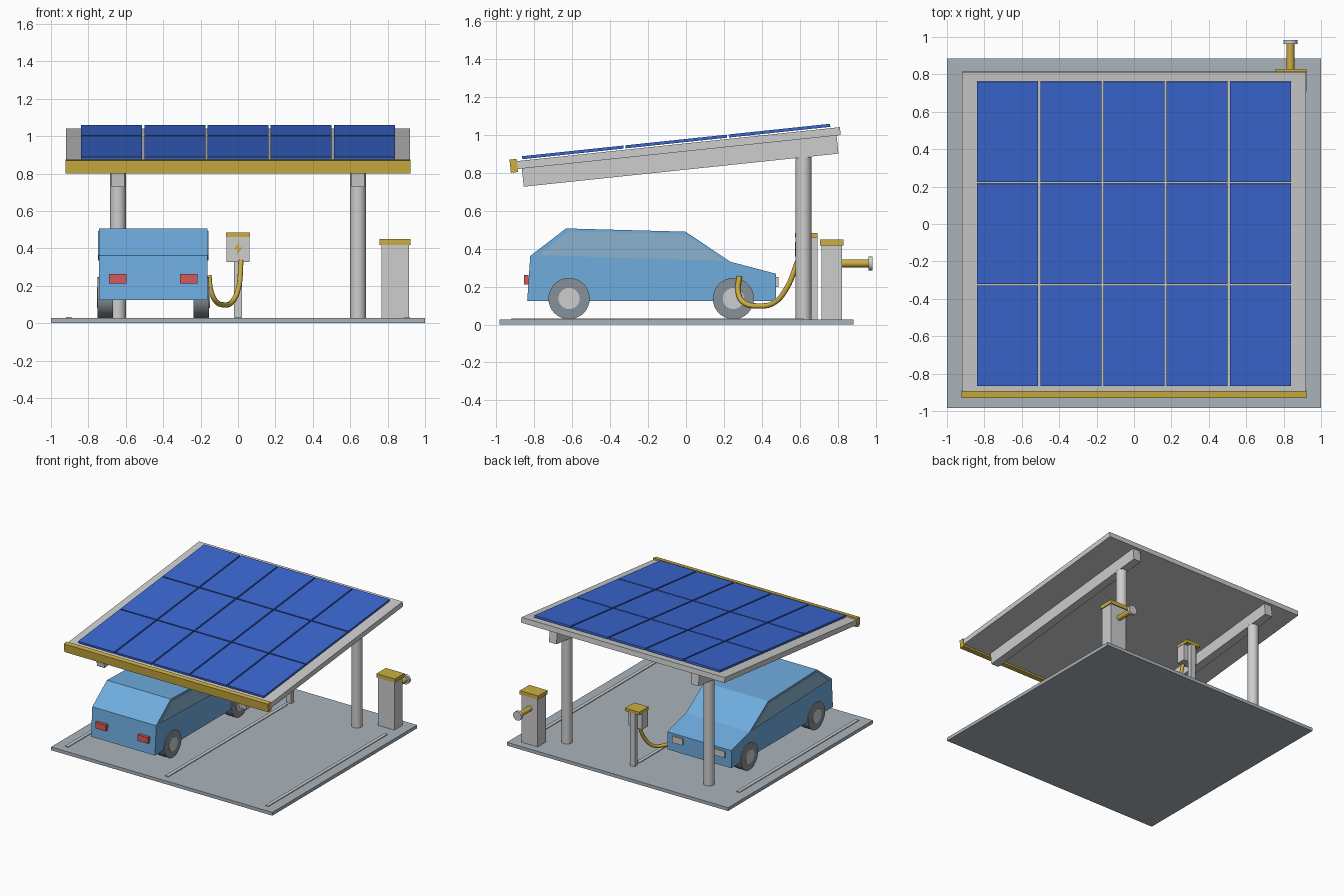
import bpy, bmesh, math
from mathutils import Matrix, Vector

cube = bpy.data.objects.get("Cube")
if cube:
    bpy.data.objects.remove(cube, do_unlink=True)


def material(name, r, g, b):
    m = bpy.data.materials.new(name)
    m.use_nodes = True
    m.diffuse_color = (r, g, b, 1)
    m.node_tree.nodes["Principled BSDF"].inputs["Base Color"].default_value = (r, g, b, 1)
    return m


PAINT = material("sky_blue_paint", 0.156, 0.413, 0.73)
GLASS = material("pale_blue_glass", 0.254, 0.445, 0.61)
SOLAR = material("solar_blue", 0.042, 0.138, 0.645)
PAVING = material("paving_grey", 0.40, 0.456, 0.50)
LIGHT = material("light_grey", 0.61, 0.61, 0.61)
YELLOW = material("mustard_yellow", 0.61, 0.43, 0.053)
RED = material("lamp_red", 0.68, 0.10, 0.10)
TYRE = material("tyre_grey", 0.24, 0.28, 0.32)


def add(name, bm, mat, smooth=False):
    bmesh.ops.recalc_face_normals(bm, faces=bm.faces)
    mesh = bpy.data.meshes.new(name)
    bm.to_mesh(mesh)
    bm.free()
    mesh.materials.append(mat)
    ob = bpy.data.objects.new(name, mesh)
    bpy.context.collection.objects.link(ob)
    if smooth:
        bpy.ops.object.select_all(action="DESELECT")
        ob.select_set(True)
        bpy.context.view_layer.objects.active = ob
        bpy.ops.object.shade_smooth_by_angle()
    return ob


def box(name, x, y, z, mat, frame=Matrix()):
    """Box from (low, high) ranges on each axis, placed in a frame."""
    bm = bmesh.new()
    bmesh.ops.create_cube(bm, size=1)
    for v in bm.verts:
        v.co = frame @ Vector([(a + b) / 2 + c * (b - a) for (a, b), c in zip((x, y, z), v.co)])
    return add(name, bm, mat)


def rod(name, start, end, radius, mat, sides=32):
    """Cylinder between two points."""
    a, b = Vector(start), Vector(end)
    turn = (b - a).to_track_quat("Z", "Y").to_matrix().to_4x4()
    bm = bmesh.new()
    bmesh.ops.create_cone(bm, cap_ends=True, segments=sides, radius1=radius, radius2=radius,
                          depth=(b - a).length, matrix=Matrix.Translation((a + b) / 2) @ turn)
    return add(name, bm, mat, True)


def extrude(name, points, move, mat):
    """Flat outline extruded along a vector."""
    bm = bmesh.new()
    face = bm.faces.new([bm.verts.new(p) for p in points])
    made = bmesh.ops.extrude_face_region(bm, geom=[face])["geom"]
    bmesh.ops.translate(bm, vec=move, verts=[g for g in made if isinstance(g, bmesh.types.BMVert)])
    return add(name, bm, mat)


# Paved base with bay stripes
FLOOR = 0.027
box("base", (-1, 1), (-0.985, 0.885), (0, FLOOR), PAVING)
for i, x in enumerate((-0.905, 0, 0.905)):
    box(f"bay_stripe_{i}", (x - 0.014, x + 0.014), (-0.92, 0.62), (FLOOR, FLOOR + 0.006), LIGHT)

# Tilted canopy: roof, front trim, beams and posts
tilt = Matrix.Translation((0, -0.038, 0.931)) @ Matrix.Rotation(math.radians(6), 4, "X")
box("roof", (-0.92, 0.92), (-0.857, 0.857), (-0.021, 0.021), LIGHT, tilt)
box("roof_front_trim", (-0.923, 0.923), (-0.895, -0.857), (-0.037, 0.033), YELLOW, tilt)
for side, s in (("right", -1), ("left", 1)):
    x = s * 0.642
    box(side + "_beam", (x - 0.034, x + 0.034), (-0.835, 0.835), (-0.117, -0.021), LIGHT, tilt)
    rod(side + "_post", (x, 0.62, FLOOR), (x, 0.62, 0.885), 0.042, LIGHT)

# Solar panels
for row in range(3):
    for col in range(5):
        x, y = (col - 2) * 0.338, (row - 1) * 0.548 - 0.01
        box(f"solar_panel_{row}_{col}", (x - 0.163, x + 0.163), (y - 0.269, y + 0.269),
            (0.028, 0.044), SOLAR, tilt)

# Car body, its tail facing the front
CX, HALF = -0.453, 0.289
outline = [(-0.838, 0.124), (-0.822, 0.362), (-0.633, 0.507), (-0.003, 0.49),
           (0.235, 0.331), (0.475, 0.268), (0.475, 0.124)]
extrude("car_body", [(CX - HALF, y, z) for y, z in outline], (2 * HALF, 0, 0), PAINT)

# Car windows, lamps and wheels, mirrored about the car's centre line
window = [(-0.78, 0.366), (-0.622, 0.492), (-0.008, 0.478), (0.205, 0.335)]
for side, s in (("right", -1), ("left", 1)):
    extrude(side + "_window", [(CX + s * HALF, y, z) for y, z in window], (s * 0.006, 0, 0), GLASS)
    lamp = (CX + s * 0.19 - 0.047, CX + s * 0.19 + 0.047)
    box(side + "_tail_lamp", lamp, (-0.855, -0.83), (0.212, 0.262), RED)
    box(side + "_head_lamp", lamp, (0.47, 0.488), (0.198, 0.25), LIGHT)
    for end, y in (("rear", -0.617), ("front", 0.25)):
        rod(f"{side}_{end}_tyre", (CX + s * 0.215, y, 0.137), (CX + s * 0.297, y, 0.137), 0.109, TYRE)
        rod(f"{side}_{end}_hub", (CX + s * 0.22, y, 0.137), (CX + s * 0.302, y, 0.137), 0.056, LIGHT)

# Charger: stand, box, cap and bolt-shaped plate
box("charger_stand", (-0.022, 0.022), (0.655, 0.693), (FLOOR, 0.46), LIGHT)
box("charger_box", (-0.062, 0.062), (0.58, 0.655), (0.326, 0.46), LIGHT)
box("charger_cap", (-0.064, 0.064), (0.576, 0.695), (0.46, 0.484), YELLOW)
bolt = [(0.008, 0.436), (-0.024, 0.394), (-0.003, 0.394), (-0.009, 0.36), (0.024, 0.404), (0.003, 0.404)]
extrude("charger_bolt", [(x, 0.58, z) for x, z in bolt], (0, -0.004, 0), YELLOW)

# Charging cable
path = [(0.016, 0.59, 0.335), (0.003, 0.53, 0.19), (-0.03, 0.465, 0.115), (-0.07, 0.385, 0.098),
        (-0.12, 0.3, 0.12), (-0.145, 0.275, 0.175), (-0.155, 0.282, 0.255)]
curve = bpy.data.curves.new("charging_cable", "CURVE")
curve.dimensions = "3D"
curve.bevel_depth = 0.014
curve.bevel_resolution = 3
curve.use_fill_caps = True
spline = curve.splines.new("BEZIER")
spline.bezier_points.add(len(path) - 1)
for point, co in zip(spline.bezier_points, path):
    point.co = co
    point.handle_left_type = point.handle_right_type = "AUTO"
curve.materials.append(YELLOW)
bpy.context.collection.objects.link(bpy.data.objects.new("charging_cable", curve))

# Cabinet with its rear outlet pipe
box("cabinet", (0.766, 0.914), (0.714, 0.822), (FLOOR, 0.42), LIGHT)
box("cabinet_cap", (0.756, 0.922), (0.708, 0.83), (0.418, 0.449), YELLOW)
rod("outlet_pipe", (0.836, 0.81, 0.323), (0.836, 0.97, 0.323), 0.021, YELLOW)
rod("outlet_flange", (0.836, 0.962, 0.323), (0.836, 0.985, 0.323), 0.037, LIGHT)
